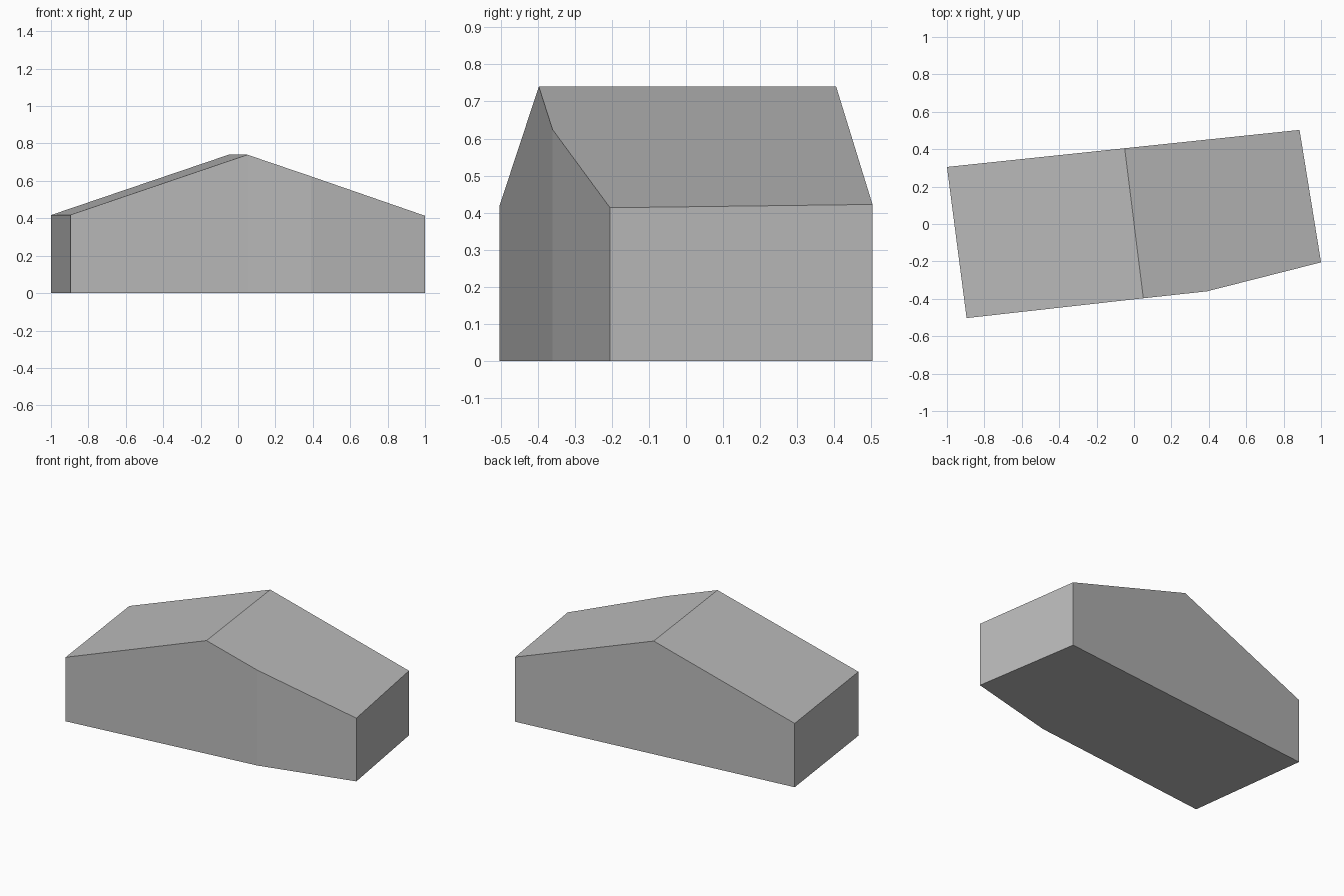
import bpy, bmesh
from mathutils import Vector

old = bpy.data.objects.get("Cube")
if old:
    bpy.data.objects.remove(old, do_unlink=True)

# Footprint, counter-clockwise; the ridge runs from ridge_front to ridge_back
ridge_front, ridge_back = Vector((0.05, -0.397)), Vector((-0.05, 0.405))
footprint = [Vector((-0.895, -0.503)), ridge_front, Vector((0.39, -0.36)),
             Vector((1.0, -0.205)), Vector((0.885, 0.503)), ridge_back,
             Vector((-1.0, 0.305))]
ridge_height, slope = 0.74, 0.338
across = (ridge_back - ridge_front).orthogonal().normalized()


def roof_height(x, y):
    return ridge_height - slope * abs((Vector((x, y)) - ridge_front).dot(across))


# Grey for walls and roof
grey = bpy.data.materials.new("plain grey")
grey.use_nodes = True
colour = (0.5, 0.5, 0.5, 1)
grey.diffuse_color = colour
grey.node_tree.nodes["Principled BSDF"].inputs["Base Color"].default_value = colour

# Building: extruded footprint, its top folded along the ridge
bm = bmesh.new()
base = bm.faces.new([bm.verts.new((p.x, p.y, 0)) for p in footprint])
extruded = bmesh.ops.extrude_face_region(bm, geom=[base], use_keep_orig=True)["geom"]
top = next(g for g in extruded if isinstance(g, bmesh.types.BMFace))
top_verts = list(top.verts)
ridge_ends = [min(top_verts, key=lambda v: (v.co.xy - end).length)
              for end in (ridge_front, ridge_back)]
bmesh.utils.face_split(top, *ridge_ends)
for v in top_verts:
    v.co.z = roof_height(v.co.x, v.co.y)
bmesh.ops.recalc_face_normals(bm, faces=bm.faces[:])

mesh = bpy.data.meshes.new("gabled_building")
bm.to_mesh(mesh)
bm.free()
mesh.materials.append(grey)
building = bpy.data.objects.new("gabled_building", mesh)
bpy.context.collection.objects.link(building)
